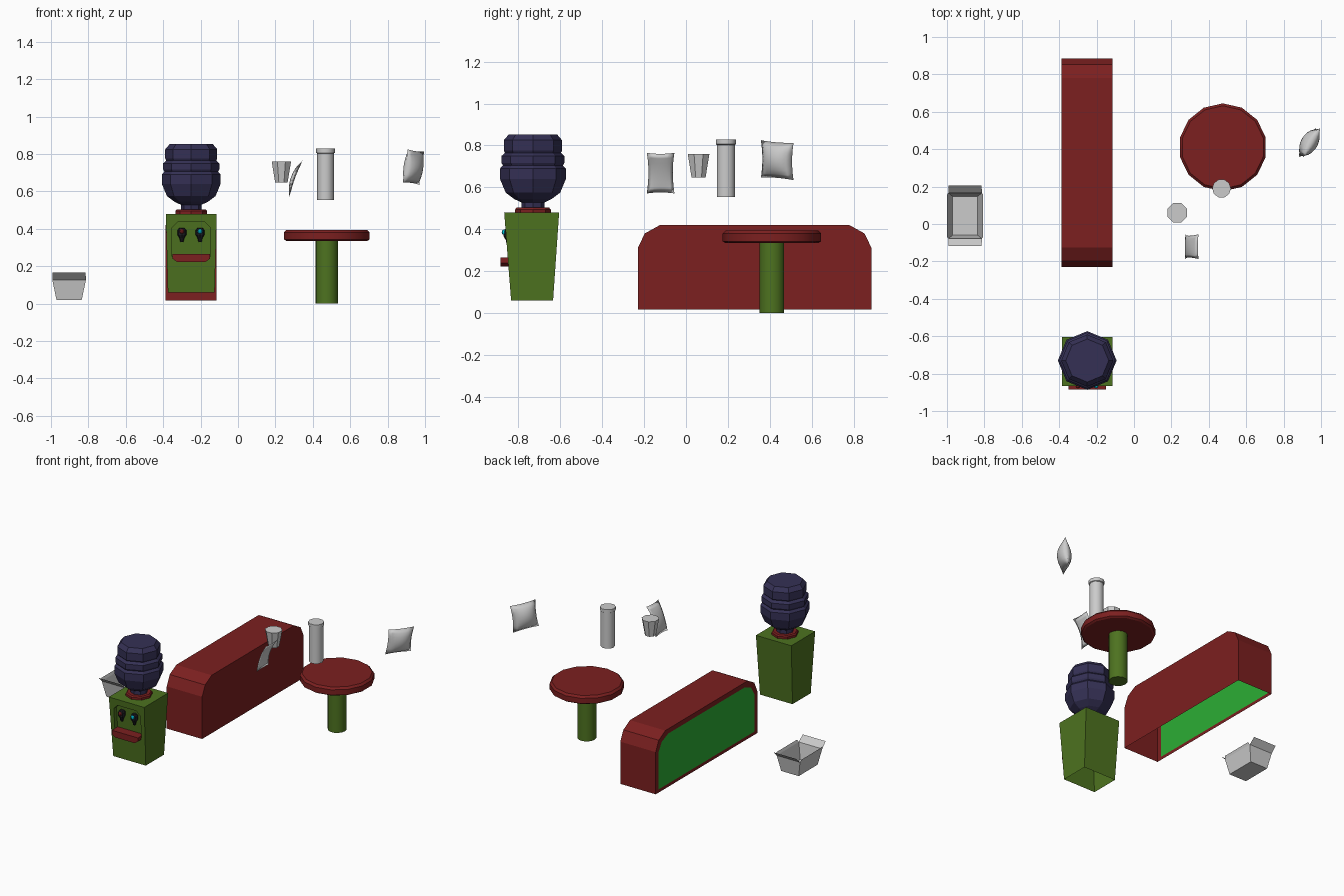
import bpy, bmesh, math
from mathutils import Matrix, Vector

if "Cube" in bpy.data.objects:
    bpy.data.objects.remove(bpy.data.objects["Cube"])


def material(name, col):
    m = bpy.data.materials.new(name)
    m.diffuse_color = (*col, 1)
    m.use_nodes = True
    m.node_tree.nodes["Principled BSDF"].inputs["Base Color"].default_value = m.diffuse_color
    return m


RED = material("dark_red", (0.2, 0.014, 0.014))
GREEN = material("olive_green", (0.075, 0.17, 0.014))
PURPLE = material("dark_purple", (0.035, 0.03, 0.09))
BRIGHT = material("bright_green", (0.025, 0.42, 0.035))
BLACK = material("black", (0.012, 0.012, 0.015))
CYAN = material("cyan", (0.0, 0.6, 0.8))


def make(name, verts, faces, mat=None, smooth=None):
    me = bpy.data.meshes.new(name)
    me.from_pydata([tuple(v) for v in verts], [], faces)
    bm = bmesh.new()
    bm.from_mesh(me)
    bmesh.ops.recalc_face_normals(bm, faces=bm.faces)
    bm.to_mesh(me)
    bm.free()
    ob = bpy.data.objects.new(name, me)
    bpy.context.collection.objects.link(ob)
    if mat:
        me.materials.append(mat)
    if smooth:
        bpy.ops.object.select_all(action='DESELECT')
        ob.select_set(True)
        bpy.context.view_layer.objects.active = ob
        bpy.ops.object.shade_smooth_by_angle(angle=math.radians(smooth))
    return ob


def lathe(name, profile, n, x, y, mat=None, phase=0.0, smooth=None):
    verts, faces = [], []
    for r, z in profile:
        for i in range(n):
            a = 2 * math.pi * i / n + phase
            verts.append((x + r * math.cos(a), y + r * math.sin(a), z))
    for k in range(len(profile) - 1):
        for i in range(n):
            j = (i + 1) % n
            faces.append((k * n + i, k * n + j, (k + 1) * n + j, (k + 1) * n + i))
    faces.append(tuple(range(n)))
    faces.append(tuple(range(len(verts) - n, len(verts))))
    return make(name, verts, faces, mat, smooth)


# Bench: shell with rounded ends, open below, panel in the rear side
def bench_profile(i, b):
    y0, y1, t = -0.23 + i, 0.885 - i, 0.42 - i
    return [(y0, 0.017 + b), (y0, 0.31 - i * 0.3), (y0 + 0.033, 0.38 - i * 0.7), (y0 + 0.105, t),
            (y1 - 0.105, t), (y1 - 0.033, 0.38 - i * 0.7), (y1, 0.31 - i * 0.3), (y1, 0.017 + b)]


outer, inner = bench_profile(0, 0), bench_profile(0.033, 0.022)
verts = [(-0.115, y, z) for y, z in outer] + [(-0.387, y, z) for y, z in outer]
verts += [(-0.387, y, z) for y, z in inner]
faces = [tuple(range(8))]
faces += [(i, i + 1, i + 9, i + 8) for i in range(7)]
faces += [(8 + i, 8 + (i + 1) % 8, 16 + (i + 1) % 8, 16 + i) for i in range(8)]
make("bench", verts, faces, RED)
make("bench_rear_panel", verts[16:], [tuple(range(8))], BRIGHT)

# Table
lathe("table_top", [(0.222, 0.335), (0.235, 0.343), (0.235, 0.38), (0.222, 0.394)],
      14, 0.475, 0.41, RED, math.pi / 14, 30)
lathe("table_leg", [(0.06, 0.0), (0.06, 0.335)], 14, 0.475, 0.41, GREEN, 0, 30)

# Water cooler body: tapered, open below, with a recess in the front
CX, CY = -0.25, -0.736


def front_y(z):
    return -0.834 - 0.033 * (z - 0.06) / 0.42


bot = [(-0.125, -0.098), (0.125, -0.098), (0.125, 0.102), (-0.125, 0.102)]
top = [(-0.136, -0.131), (0.136, -0.131), (0.136, 0.131), (-0.136, 0.131)]
verts = [(CX + x, CY + y, 0.06) for x, y in bot] + [(CX + x, CY + y, 0.48) for x, y in top]
rx, z0, z1, c = 0.102, 0.222, 0.437, 0.03
hole = [(-rx, z0 + c), (-rx + c, z0), (rx - c, z0), (rx, z0 + c),
        (rx, z1 - c), (rx - c, z1), (-rx + c, z1), (-rx, z1 - c)]
verts += [(CX + x, front_y(z), z) for x, z in hole]
verts += [(CX + x, front_y(z) + 0.03, z) for x, z in hole]
faces = [(1, 2, 6, 5), (2, 3, 7, 6), (3, 0, 4, 7), (4, 5, 6, 7), tuple(range(16, 24))]
corners = [0, 1, 5, 4]
for k in range(4):
    a, b = corners[k], corners[(k + 1) % 4]
    faces.append((a, 8 + 2 * k + 1, 8 + 2 * k))
    faces.append((a, b, 8 + (2 * k + 2) % 8, 8 + 2 * k + 1))
faces += [(8 + i, 8 + (i + 1) % 8, 16 + (i + 1) % 8, 16 + i) for i in range(8)]
make("cooler_body", verts, faces, GREEN)

# Drip tray
tray = [(-0.1, 0.265), (-0.1, 0.24), (-0.075, 0.222), (0.075, 0.222), (0.1, 0.24), (0.1, 0.265)]
verts = [(CX + x, y, z) for y in (-0.885, -0.815) for x, z in tray]
faces = [tuple(range(6)), tuple(range(6, 12))]
faces += [(i, (i + 1) % 6, 6 + (i + 1) % 6, 6 + i) for i in range(6)]
make("drip_tray", verts, faces, RED)

# Taps with coloured buttons
for side, x, mat in (("left", -0.3, RED), ("right", -0.203, CYAN)):
    lathe(side + "_tap", [(0.008, 0.328), (0.013, 0.35), (0.024, 0.368), (0.024, 0.392), (0.014, 0.404)],
          8, x, -0.847, BLACK)
    bpy.ops.mesh.primitive_uv_sphere_add(segments=8, ring_count=6, radius=0.013,
                                         location=(x, -0.866, 0.386))
    ob = bpy.context.object
    ob.name = side + "_tap_button"
    ob.data.materials.append(mat)

# Collar and water bottle
lathe("bottle_collar", [(0.085, 0.478), (0.085, 0.495), (0.078, 0.503)], 8, CX, -0.73, RED)
lathe("water_bottle", [(0.055, 0.50), (0.055, 0.528), (0.09, 0.545), (0.13, 0.575), (0.157, 0.64),
                       (0.157, 0.69), (0.143, 0.705), (0.15, 0.717), (0.15, 0.75), (0.133, 0.765),
                       (0.139, 0.775), (0.139, 0.825), (0.115, 0.853)], 8, CX, -0.73, PURPLE)

# Cup and cup stack
lathe("cup", [(0.036, 0.647), (0.056, 0.76)], 8, 0.232, 0.06, None, math.pi / 8)
lathe("cup_stack", [(0.045, 0.555), (0.045, 0.803), (0.05, 0.806), (0.05, 0.828)], 10, 0.468, 0.19,
      None, 0, 40)


# Pillow bags: two bulged sheets joined at the rim
def bag(name, w, h, thick, bend, waist, loc, turn, tilt, n=8):
    mat = (Matrix.Translation(loc) @ Matrix.Rotation(tilt, 4, 'Y')
           @ Matrix.Rotation(turn, 4, 'Z'))
    verts, faces = [], []
    for s in (-1, 1):
        off = len(verts)
        for j in range(n + 1):
            for i in range(n + 1):
                u, v = 2 * i / n - 1, 2 * j / n - 1
                bulge = thick * ((1 - u ** 2) * (1 - v ** 2)) ** 0.7
                pos = Vector((u * w * (1 - waist * (1 - v * v)), s * bulge + bend * (1 - v * v),
                              v * h * (1 - 0.05 * (1 - u * u))))
                verts.append(mat @ pos)
        for j in range(n):
            for i in range(n):
                a = off + j * (n + 1) + i
                faces.append((a, a + 1, a + n + 2, a + n + 1))
    ob = make(name, verts, faces)
    bm = bmesh.new()
    bm.from_mesh(ob.data)
    bmesh.ops.remove_doubles(bm, verts=bm.verts, dist=1e-5)
    bmesh.ops.recalc_face_normals(bm, faces=bm.faces)
    bm.to_mesh(ob.data)
    bm.free()
    for p in ob.data.polygons:
        p.use_smooth = True


bag("full_bag", 0.09, 0.09, 0.045, 0.0, 0.09, (0.938, 0.435, 0.73), math.radians(60), math.radians(8))
bag("flat_bag", 0.066, 0.103, 0.011, 0.016, 0.12, (0.309, -0.121, 0.668),
    math.radians(90), math.radians(20))

# Open box with flared flaps on the front and back
BX, BY = -0.903, 0.044
rings = [(0.067, 0.104, 0.018), (0.09, 0.122, 0.127)]
verts = []
for hx, hy, z in rings:
    verts += [(BX + sx * hx, BY + sy * hy, z) for sx, sy in ((-1, -1), (1, -1), (1, 1), (-1, 1))]
faces = [(0, 1, 2, 3)] + [(i, (i + 1) % 4, 4 + (i + 1) % 4, 4 + i) for i in range(4)]
for sy in (-1, 1):
    verts += [(BX + sx * sy * -0.088, BY + sy * 0.162, 0.165) for sx in (-1, 1)]
verts = [Vector(v) for v in verts]
verts[10], verts[11] = verts[10], verts[11]
faces += [(4, 5, 9, 8), (6, 7, 11, 10)]
# small side flaps
for sx in (-1, 1):
    verts += [Vector((BX + sx * 0.097, BY + sy * 0.112, 0.145)) for sy in (-1, 1)]
faces += [(4, 7, 13, 12), (5, 6, 15, 14)]
make("open_box", verts, faces)
